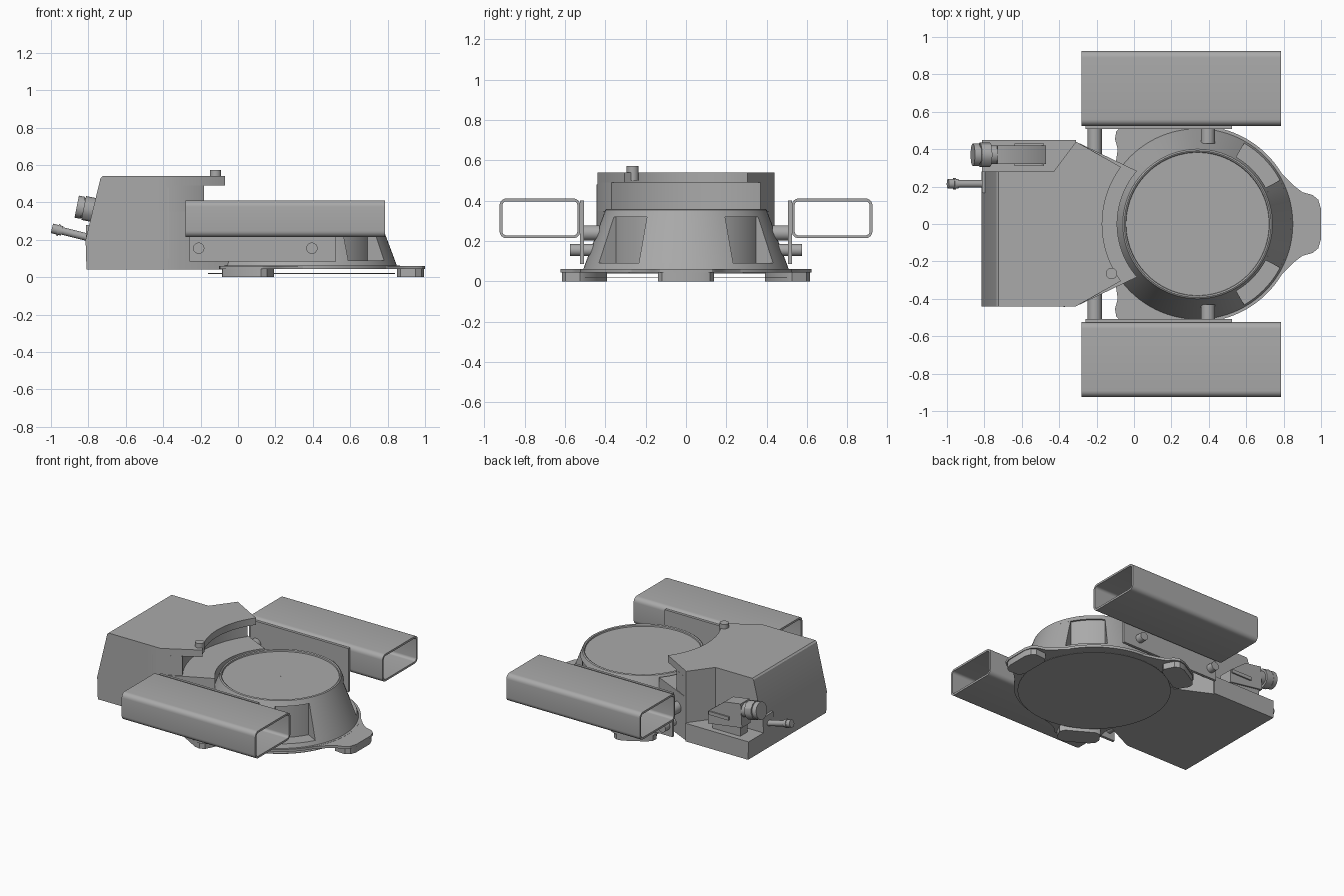
import bpy, bmesh
from math import sin, cos, pi, radians, hypot
from mathutils import Vector, Matrix

old = bpy.data.objects.get("Cube")
if old:
    bpy.data.objects.remove(old, do_unlink=True)

GREY = (0.4, 0.4, 0.4, 1)
mat = bpy.data.materials.new("plain grey")
mat.use_nodes = True
mat.diffuse_color = GREY
mat.node_tree.nodes["Principled BSDF"].inputs["Base Color"].default_value = GREY

CX = 0.34  # axis of the round dome
parts = []


def finish(name, bm):
    bmesh.ops.recalc_face_normals(bm, faces=bm.faces[:])
    mesh = bpy.data.meshes.new(name)
    bm.to_mesh(mesh)
    bm.free()
    mesh.materials.append(mat)
    ob = bpy.data.objects.new(name, mesh)
    bpy.context.collection.objects.link(ob)
    parts.append(ob)
    return ob


def prism(name, pts, lo, hi, axis="z", turn=0):
    """Extrude a plan (axis z) or side (axis y) outline; turn spins it about the dome."""
    bm = bmesh.new()
    put = (lambda p, h: (p[0], p[1], h)) if axis == "z" else (lambda p, h: (p[0], h, p[1]))
    a, b = ([bm.verts.new(put(p, h)) for p in pts] for h in (lo, hi))
    bm.faces.new(a)
    bm.faces.new(b)
    for i in range(len(pts)):
        j = (i + 1) % len(pts)
        bm.faces.new((a[i], a[j], b[j], b[i]))
    if turn is not None and turn != 0:
        bm.transform(Matrix.Rotation(turn, 4, "Z"))
    return finish(name, bm)


def box(name, x, y, z):
    return prism(name, [(x[0], y[0]), (x[1], y[0]), (x[1], y[1]), (x[0], y[1])], *z)


def rod(name, p, q, r, sides=32, r2=None):
    p, q = Vector(p), Vector(q)
    bm = bmesh.new()
    bmesh.ops.create_cone(bm, cap_ends=True, segments=sides, radius1=r,
                          radius2=r if r2 is None else r2, depth=(q - p).length)
    turn = (q - p).to_track_quat("Z", "Y").to_matrix().to_4x4()
    bm.transform(Matrix.Translation((p + q) / 2) @ turn)
    return finish(name, bm)


def sweep(name, profile, start=0, end=360):
    """Turn a closed (radius, z) profile about the dome axis."""
    full = end - start == 360
    n = max(4, int((end - start) / 3.75))
    bm = bmesh.new()
    rings = []
    for k in range(n if full else n + 1):
        a = radians(start + (end - start) * k / n)
        rings.append([bm.verts.new((CX + r * cos(a), r * sin(a), z)) for r, z in profile])
    for k in range(n):
        a, b = rings[k], rings[(k + 1) % len(rings)]
        for i in range(len(profile)):
            j = (i + 1) % len(profile)
            bm.faces.new((a[i], a[j], b[j], b[i]))
    if not full:
        bm.faces.new(rings[0])
        bm.faces.new(rings[-1])
    return finish(name, bm)


def cut(ob, cutters):
    for c in cutters:
        mod = ob.modifiers.new("hole", "BOOLEAN")
        mod.object, mod.operation, mod.solver = c, "DIFFERENCE", "EXACT"
        bpy.context.view_layer.objects.active = ob
        bpy.ops.object.modifier_apply(modifier=mod.name)
        parts.remove(c)
        bpy.data.objects.remove(c, do_unlink=True)


def rounded(w, h, r):
    """Rounded rectangle outline, half sizes w and h."""
    out = []
    for k, (sx, sy) in enumerate(((1, 1), (-1, 1), (-1, -1), (1, -1))):
        for s in range(7):
            a = (k + s / 6) * pi / 2
            out.append((sx * (w - r) + r * cos(a), sy * (h - r) + r * sin(a)))
    return out


# Open rectangular tubes
def tube(name, yc):
    bm = bmesh.new()
    loops = []
    for x, t in ((-0.28, 0), (0.785, 0), (0.785, 0.014), (-0.28, 0.014)):
        loops.append([bm.verts.new((x, yc + u, 0.3125 + v))
                      for u, v in rounded(0.2 - t, 0.0985 - t, 0.034 - t)])
    for k in range(4):
        a, b = loops[k], loops[(k + 1) % 4]
        for i in range(len(a)):
            j = (i + 1) % len(a)
            bm.faces.new((a[i], a[j], b[j], b[i]))
    finish(name, bm)


for side, s in (("left", 1), ("right", -1)):
    label = "back" if s > 0 else "front"
    tube(label + "_tube", s * 0.725)
    box(label + "_side_plate", (-0.26, 0.525), sorted((s * 0.507, s * 0.526)), (0.085, 0.4))
    for x, inner in ((-0.21, 0.37), (0.395, 0.43)):
        rod(label + "_standoff", (x, s * inner, 0.24), (x, s * 0.51, 0.24), 0.038)
        rod(label + "_bolt", (x, s * 0.45, 0.155), (x, s * 0.575, 0.155), 0.03)

# Dome: core with a rimmed lid, collars and ribs leaving two pockets
sweep("dome_core", [(0.001, 0.06), (0.4, 0.06), (0.4, 0.355), (0.392, 0.36),
                    (0.384, 0.355), (0.382, 0.345), (0.001, 0.345)])
sweep("dome_lower_collar", [(0.39, 0.06), (0.51, 0.06), (0.499, 0.09), (0.39, 0.09)])
sweep("dome_upper_collar", [(0.39, 0.32), (0.413, 0.32), (0.4, 0.355), (0.39, 0.355)])
for start, end in ((-28, 28), (60, 300)):
    sweep("dome_wall", [(0.39, 0.09), (0.499, 0.09), (0.413, 0.32), (0.39, 0.32)], start, end)

# Base flange, bottom sheet and three mounting tabs
sweep("base_flange", [(0.001, 0.044), (0.525, 0.044), (0.525, 0.062), (0.001, 0.062)])
sweep("bottom_sheet", [(0.001, 0.018), (0.5, 0.018), (0.5, 0.022), (0.001, 0.022)])


def mirrored(half):
    return half + [(x, -y) for x, y in reversed(half)]


tab = mirrored([(0.42, 0.3), (0.515, 0.205), (0.56, 0.17), (0.615, 0.155), (0.645, 0.13), (0.66, 0.08)])
pad = mirrored([(0.51, 0.1), (0.53, 0.135), (0.61, 0.14), (0.64, 0.12), (0.655, 0.08)])
for deg in (0, 120, 240):
    a = radians(deg)
    for name, outline, lo, hi in (("mounting_tab", tab, 0.043, 0.061), ("tab_pad", pad, 0, 0.045)):
        ob = prism(name, outline, lo, hi, turn=a)
        ob.data.transform(Matrix.Translation((CX, 0, 0)))
        holes = []
        for off in (-0.083, 0.083):
            x, y = CX + 0.592 * cos(a) - off * sin(a), 0.592 * sin(a) + off * cos(a)
            holes.append(rod("hole", (x, y, -0.1), (x, y, 0.2), 0.026, 24))
        cut(ob, holes)


# Housing front: layered plan outlines with an arc facing the dome
def layer(name, r, corner, lo, hi):
    a0 = pi - abs(Vector((-1, 0)).angle(Vector((corner[0] - CX, corner[1]))))
    arc = [(CX + r * cos(a0 + (2 * pi - 2 * a0) * k / 24),
            r * sin(a0 + (2 * pi - 2 * a0) * k / 24)) for k in range(25)]
    outline = [(-0.43, 0.28), (-0.31, 0.44)] + arc + [(-0.31, -0.44), (-0.43, -0.44)]
    prism(name, outline, lo, hi)


layer("housing_ledge", 0.43, (0.02, 0.28), 0.04, 0.35)
layer("housing_recess", 0.64, (-0.19, 0.375), 0.35, 0.49)
layer("housing_top_plate", 0.51, (-0.07, 0.305), 0.49, 0.54)

# Housing rear with sloped end, and the low step beside it
slope = [(-0.43, 0.04), (-0.81, 0.04), (-0.815, 0.2), (-0.735, 0.53), (-0.725, 0.54), (-0.43, 0.54)]
prism("housing_rear", slope, -0.44, 0.28, "y")
prism("housing_step", [(-0.31, 0.04), (-0.81, 0.04), (-0.814, 0.17), (-0.31, 0.17)], 0.27, 0.45, "y")
box("cable_boss", (-0.812, -0.73), (0.165, 0.28), (0.17, 0.28))
box("side_seam", (-0.376, -0.368), (-0.444, -0.43), (0.1, 0.48))
rod("top_screw", (-0.12, -0.265, 0.5), (-0.12, -0.265, 0.572), 0.03)

# Large plug in the step
box("plug_pedestal", (-0.72, -0.5), (0.33, 0.41), (0.16, 0.25))
body = [(-0.74, 0.24), (-0.47, 0.2), (-0.47, 0.29), (-0.6, 0.39), (-0.73, 0.41)]
prism("plug_body", body, 0.32, 0.42, "y")
box("plug_latch", (-0.64, -0.48), (0.31, 0.43), (0.27, 0.295))
for x0, x1, r in ((-0.79, -0.72, 0.05), (-0.825, -0.77, 0.065), (-0.862, -0.83, 0.06)):
    rod("plug_nut", (x0, 0.37, 0.365 - 0.2 * (x0 + 0.8)),
        (x1, 0.37, 0.365 - 0.2 * (x1 + 0.8)), r, 12 if r > 0.06 else 32)
rod("plug_neck", (-0.84, 0.37, 0.373), (-0.78, 0.37, 0.361), 0.054)

# Small cable fitting
for x0, x1, r in ((-0.95, -0.78, 0.02), (-0.995, -0.94, 0.026), (-0.965, -0.955, 0.031)):
    rod("cable_fitting", (x0, 0.215, 0.215 - 0.25 * (x0 + 0.81)),
        (x1, 0.215, 0.215 - 0.25 * (x1 + 0.81)), r, 24)

# Smooth the round parts, keep edges crisp
bpy.ops.object.select_all(action="DESELECT")
for ob in parts:
    ob.select_set(True)
bpy.context.view_layer.objects.active = parts[0]
bpy.ops.object.shade_smooth_by_angle(angle=radians(30))
